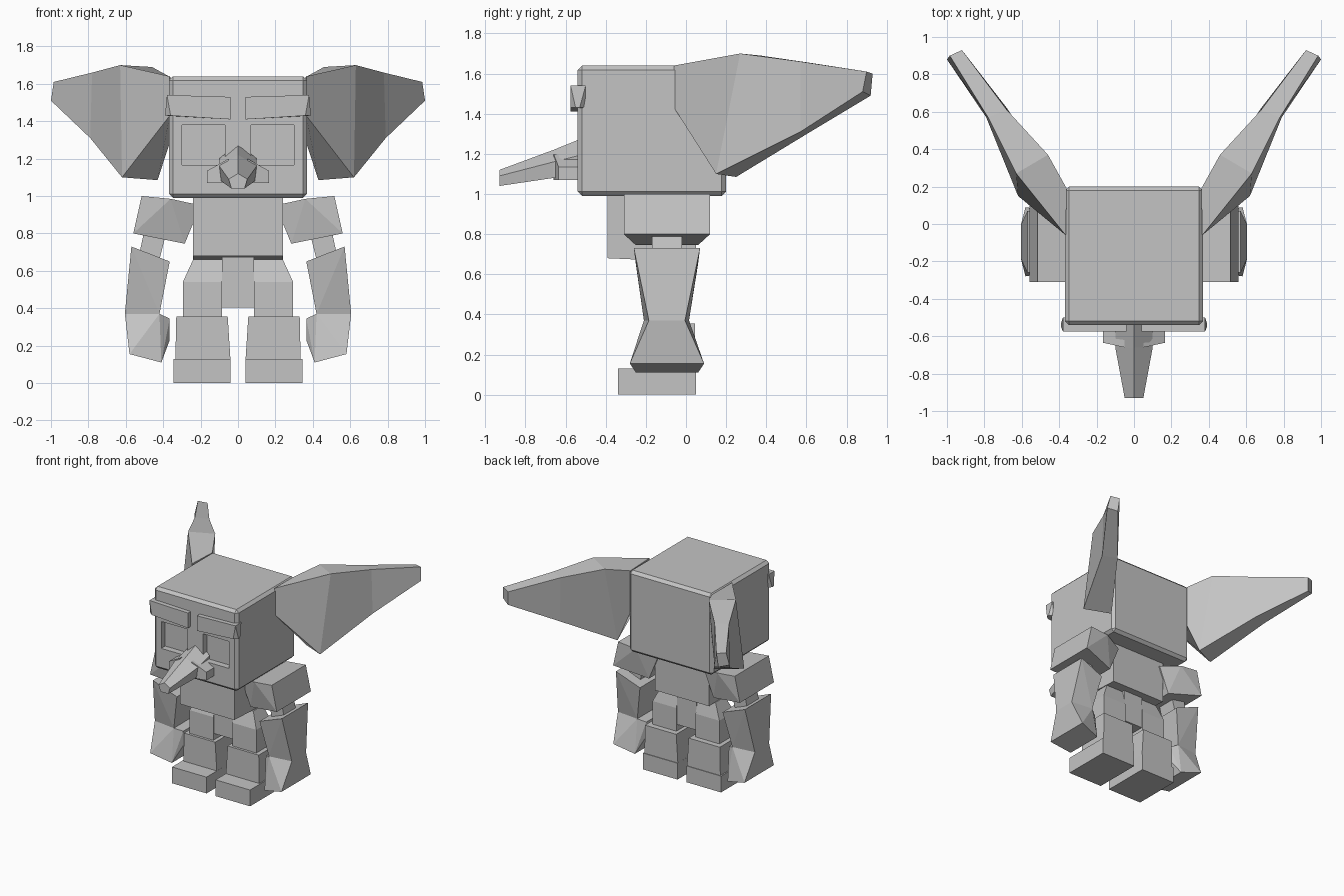
import bpy, bmesh

grey = bpy.data.materials.new("stone grey")
grey.diffuse_color = (0.55, 0.55, 0.55, 1)


def finish(name, bm, mirror=False):
    bmesh.ops.recalc_face_normals(bm, faces=bm.faces[:])
    me = bpy.data.meshes.new(name)
    bm.to_mesh(me)
    bm.free()
    me.materials.append(grey)
    ob = bpy.data.objects.new(name, me)
    bpy.context.collection.objects.link(ob)
    if mirror:
        m = ob.modifiers.new("Mirror", 'MIRROR')
        m.use_clip = False
        m.use_mirror_merge = False
    return ob


def hull(name, points, mirror=False):
    """Faceted solid around a set of points."""
    bm = bmesh.new()
    for p in points:
        bm.verts.new(p)
    res = bmesh.ops.convex_hull(bm, input=bm.verts[:])
    inside = [g for g in res["geom_interior"] if isinstance(g, bmesh.types.BMVert)]
    bmesh.ops.delete(bm, geom=inside, context='VERTS')
    bmesh.ops.dissolve_limit(bm, angle_limit=0.02, verts=bm.verts[:], edges=bm.edges[:])
    return finish(name, bm, mirror)


def box(name, x, y, z, mirror=False):
    return hull(name, [(a, b, c) for a in x for b in y for c in z], mirror)


def slab(name, profile, mirror=True):
    """Solid from (x, z, y_front, y_back) outline points."""
    return hull(name, [(x, y, z) for x, z, y0, y1 in profile for y in (y0, y1)], mirror)


def loft(name, sections, mirror=False):
    """Skin matching rings of points and cap both ends."""
    bm = bmesh.new()
    rings = [[bm.verts.new(p) for p in s] for s in sections]
    n = len(rings[0])
    for a, b in zip(rings, rings[1:]):
        for i in range(n):
            j = (i + 1) % n
            bm.faces.new((a[i], a[j], b[j], b[i]))
    bm.faces.new(rings[0])
    bm.faces.new(rings[-1])
    return finish(name, bm, mirror)


# Head: bevelled block with recessed eye sockets
head = box("head", (-0.37, 0.37), (-0.54, 0.2), (0.99, 1.64))
bev = head.modifiers.new("Bevel", 'BEVEL')
bev.width = 0.022
bev.segments = 1
cutter = box("eye_cutter", (0.07, 0.3), (-0.7, -0.49), (1.165, 1.38), True)
cutter.hide_render = True
cutter.hide_viewport = True
cut = head.modifiers.new("Eyes", 'BOOLEAN')
cut.operation = 'DIFFERENCE'
cut.solver = 'EXACT'
cut.object = cutter

# Brows
slab("brows", [(0.04, 1.41, -0.575, -0.5), (0.04, 1.53, -0.575, -0.5),
               (0.36, 1.43, -0.575, -0.5), (0.39, 1.43, -0.55, -0.53),
               (0.38, 1.54, -0.575, -0.5)])

# Nose: ridged wedge with side nostrils
loft("nose", [
    [(-0.09, y, lo), (-0.1, y, mid), (0, y, top), (0.1, y, mid), (0.09, y, lo)]
    for y, lo, mid, top in ((-0.5, 1.08, 1.2, 1.285), (-0.66, 1.08, 1.16, 1.22))
] + [[(-0.035, -0.93, 1.04), (-0.05, -0.93, 1.09), (0, -0.93, 1.12),
      (0.05, -0.93, 1.09), (0.035, -0.93, 1.04)]])
slab("nostrils", [(0.05, 1.07, -0.66, -0.5), (0.165, 1.07, -0.635, -0.5),
                  (0.165, 1.135, -0.635, -0.5), (0.12, 1.16, -0.64, -0.5),
                  (0.05, 1.2, -0.66, -0.5)])

# Ears: thick bent plates, each section is outer top/bottom, back bottom/top
loft("ears", [
    [(0.365, -0.06, 1.64), (0.365, -0.06, 1.43), (0.36, 0.19, 1.3), (0.36, 0.19, 1.635)],
    [(0.63, 0.27, 1.70), (0.62, 0.15, 1.10), (0.43, 0.25, 1.085), (0.46, 0.37, 1.69)],
    [(0.78, 0.57, 1.66), (0.79, 0.57, 1.31), (0.68, 0.62, 1.31), (0.68, 0.61, 1.655)],
    [(0.985, 0.90, 1.61), (1.0, 0.88, 1.51), (0.93, 0.92, 1.49), (0.92, 0.93, 1.60)],
], True)

# Torso and pelvis
hull("torso", [(x, y, z) for x in (-0.24, 0.24)
               for y, z in ((-0.39, 1.0), (-0.39, 0.68), (0.05, 1.0), (0.05, 0.66))])
box("pelvis", (-0.085, 0.085), (-0.18, -0.01), (0.405, 0.68))

# Legs
slab("thighs", [(0.085, 0.66, -0.15, -0.03), (0.24, 0.66, -0.15, -0.03),
                (0.085, 0.54, -0.19, 0.0), (0.295, 0.54, -0.19, 0.0),
                (0.085, 0.34, -0.19, 0.0), (0.295, 0.34, -0.19, 0.0)])
slab("shins", [(0.04, 0.12, -0.21, 0.045), (0.335, 0.12, -0.21, 0.045),
               (0.055, 0.355, -0.21, 0.045), (0.33, 0.355, -0.21, 0.045)])
box("feet", (0.04, 0.345), (-0.34, 0.05), (0, 0.13), True)

# Arms
slab("upper_arms", [(0.515, 1.0, -0.31, 0.12), (0.56, 0.80, -0.31, 0.12),
                    (0.36, 0.985, -0.31, 0.12), (0.285, 0.745, -0.25, 0.06),
                    (0.2, 0.95, -0.25, 0.06)])
slab("elbows", [(0.5, 0.82, -0.17, -0.02), (0.385, 0.8, -0.17, -0.02),
                (0.42, 0.66, -0.17, -0.02), (0.53, 0.68, -0.17, -0.02)])
slab("forearms", [(0.57, 0.73, -0.26, 0.07), (0.365, 0.65, -0.25, 0.06),
                  (0.605, 0.37, -0.185, -0.005), (0.42, 0.37, -0.21, 0.015)])
slab("hands", [(0.605, 0.37, -0.185, -0.005), (0.42, 0.37, -0.21, 0.015),
               (0.365, 0.345, -0.17, -0.02), (0.365, 0.23, -0.17, -0.02),
               (0.58, 0.155, -0.28, 0.09), (0.41, 0.11, -0.25, 0.06)])
